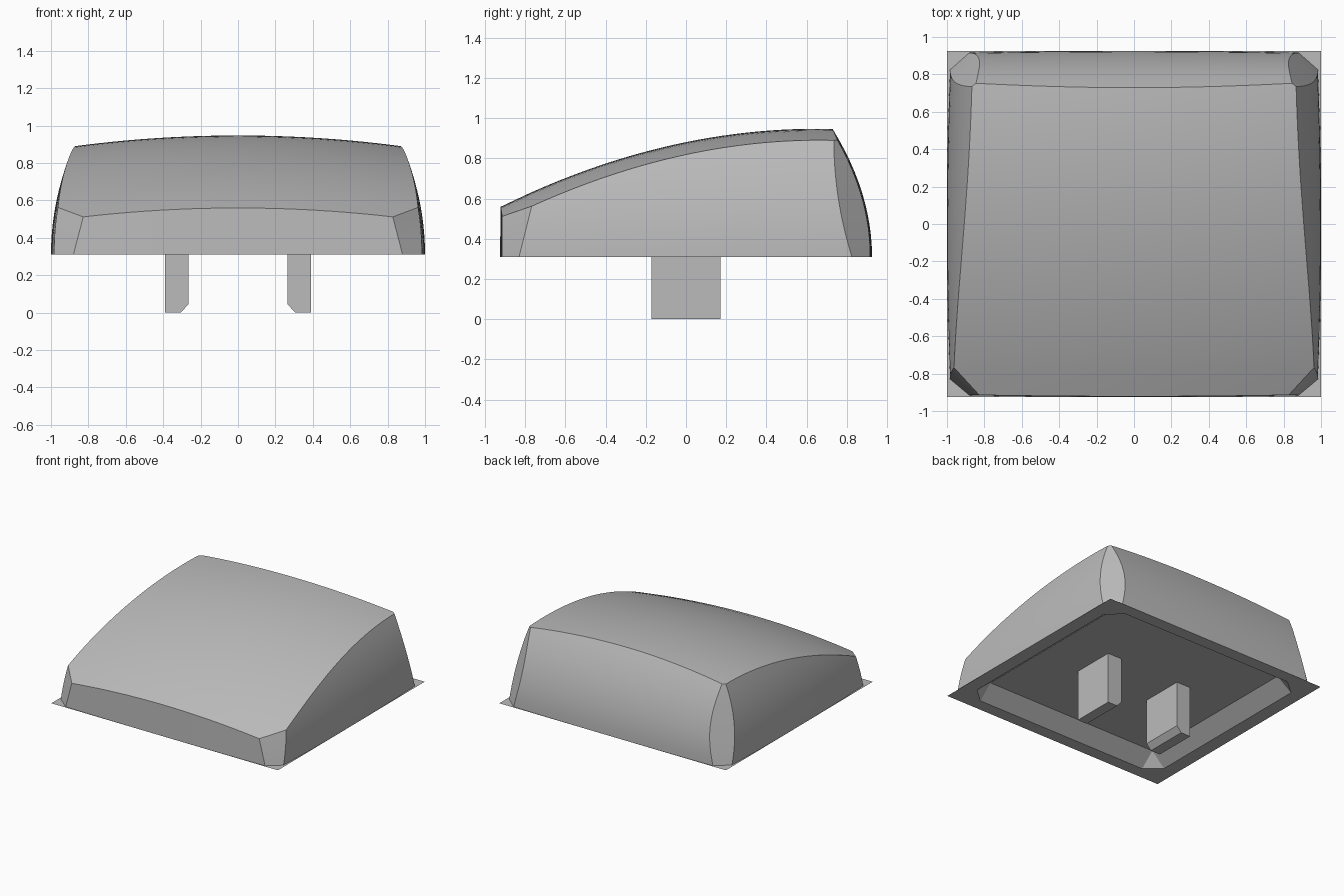
import bpy
import bmesh
import math

cube = bpy.data.objects.get("Cube")
if cube:
    bpy.data.objects.remove(cube, do_unlink=True)

BASE = 0.31            # height of the lower rim
NX, NY, NZ = 20, 24, 12

grey = bpy.data.materials.new("light grey plastic")
grey.use_nodes = True
colour = (0.5, 0.5, 0.5, 1)
grey.diffuse_color = colour
grey.node_tree.nodes["Principled BSDF"].inputs["Base Color"].default_value = colour


def lerp(a, b, t):
    return a + (b - a) * t


def finish(bm, name, smooth=False, key=None, up=True):
    """Orient the faces so that the key face points up or down, then link the object."""
    bmesh.ops.recalc_face_normals(bm, faces=bm.faces)
    if key is not None:
        key.normal_update()
        if (key.normal.z > 0) != up:
            bmesh.ops.reverse_faces(bm, faces=bm.faces)
    mesh = bpy.data.meshes.new(name)
    bm.to_mesh(mesh)
    bm.free()
    mesh.materials.append(grey)
    obj = bpy.data.objects.new(name, mesh)
    bpy.context.collection.objects.link(obj)
    if smooth:
        bpy.ops.object.select_all(action="DESELECT")
        obj.select_set(True)
        bpy.context.view_layer.objects.active = obj
        bpy.ops.object.shade_smooth_by_angle(angle=math.radians(20))
    return obj


# Curved surfaces of the cap
def top_z(x, y):
    return 0.947 - 0.157 * (0.65 - y) ** 2 - 0.075 * x * x


def rise(z):
    return (z - BASE) / 0.58


def front_point(u, z):
    x = u * (0.88 - 0.26 * (z - BASE))
    return x, -0.925 + 0.008 * rise(z) + 0.012 * x * x


def back_point(u, z):
    t = rise(z)
    x = u * (0.88 - 0.035 * t - 0.035 * math.sin(math.pi * min(t, 1)))
    return x, 0.925 - 0.163 * t * t - 0.012 * x * x


def side_point(v, z, sign):
    t = rise(z)
    y = lerp(-0.83 + 0.25 * (z - BASE), 0.825 - 0.09 * t * (2 - t), v)
    return sign * (1 - 0.12 * t * t - 0.025 * y * y), y


# Cap: walls built column by column, closed by a crowned top
bm = bmesh.new()


def column(point):
    z = BASE
    for _ in range(25):
        z = top_z(*point(z))
    levels = [lerp(BASE, z, k / NZ) for k in range(NZ + 1)]
    return [bm.verts.new((*point(h), h)) for h in levels]


us = [2 * i / NX - 1 for i in range(NX + 1)]
vs = [j / NY for j in range(NY + 1)]
front = [column(lambda z, u=u: front_point(u, z)) for u in us]
back = [column(lambda z, u=u: back_point(u, z)) for u in us]
left = [column(lambda z, v=v: side_point(v, z, 1)) for v in vs]
right = [column(lambda z, v=v: side_point(v, z, -1)) for v in vs]

loop = front + left + back[::-1] + right[::-1]
for a, b in zip(loop, loop[1:] + loop[:1]):
    for k in range(NZ):
        bm.faces.new((a[k], b[k], b[k + 1], a[k + 1]))

F, B, L, R = ([c[-1] for c in side] for side in (front, back, left, right))
rows = []
for j in range(NY + 1):
    w = (L[j].co.y - F[0].co.y) / (B[0].co.y - F[0].co.y)
    row = [R[j]]
    for i in range(NX + 1):
        ratio = lerp(F[i].co.x / L[0].co.x, B[i].co.x / L[-1].co.x, j / NY)
        x, y = ratio * L[j].co.x, lerp(F[i].co.y, B[i].co.y, w)
        row.append(bm.verts.new((x, y, top_z(x, y))))
    rows.append(row + [L[j]])


def strip(a, b):
    for i in range(len(a) - 1):
        face = bm.faces.new((a[i], a[i + 1], b[i + 1], b[i]))
    return face


for a, b in zip(rows, rows[1:]):
    strip(a, b)
key = strip(F, rows[0][1:-1])
strip(rows[-1][1:-1], B)
for edge, row in ((F, rows[0]), (B, rows[-1])):
    bm.faces.new((row[0], edge[0], row[1]))
    bm.faces.new((row[-1], edge[-1], row[-2]))
finish(bm, "cap_shell", True, key, True)

# Rim and hollow underside: rectangle, chamfered opening, recessed ceiling
bm = bmesh.new()
quadrants = [(1, 1), (-1, 1), (-1, -1), (1, -1)]
outer, opening, ceiling = [], [], []
for sx, sy in quadrants:
    outer.append(bm.verts.new((sx, sy * 0.925, BASE)))
    ceiling.append(bm.verts.new((sx * 0.77, sy * 0.71, BASE + 0.1)))
    pair = [bm.verts.new((sx * 0.89, sy * 0.72, BASE)),
            bm.verts.new((sx * 0.77, sy * 0.825, BASE))]
    opening.append(pair if sx * sy > 0 else pair[::-1])
for i in range(4):
    n = (i + 1) % 4
    for ring in (outer, ceiling):
        bm.faces.new((ring[i], ring[n], opening[n][0], opening[i][1]))
        bm.faces.new((ring[i], opening[i][0], opening[i][1]))
key = bm.faces.new(ceiling)
finish(bm, "underside_rim", False, key, False)

# Two mounting prongs with a chamfered inner lower edge
for name, s in (("left_prong", 1), ("right_prong", -1)):
    bm = bmesh.new()
    profile = [(0.39, 0), (0.305, 0), (0.265, 0.045), (0.265, 0.415), (0.39, 0.415)]
    face = bm.faces.new([bm.verts.new((s * x, -0.172, z)) for x, z in profile])
    new = bmesh.ops.extrude_face_region(bm, geom=[face])["geom"]
    bmesh.ops.translate(bm, vec=(0, 0.344, 0),
                        verts=[g for g in new if isinstance(g, bmesh.types.BMVert)])
    finish(bm, name)
